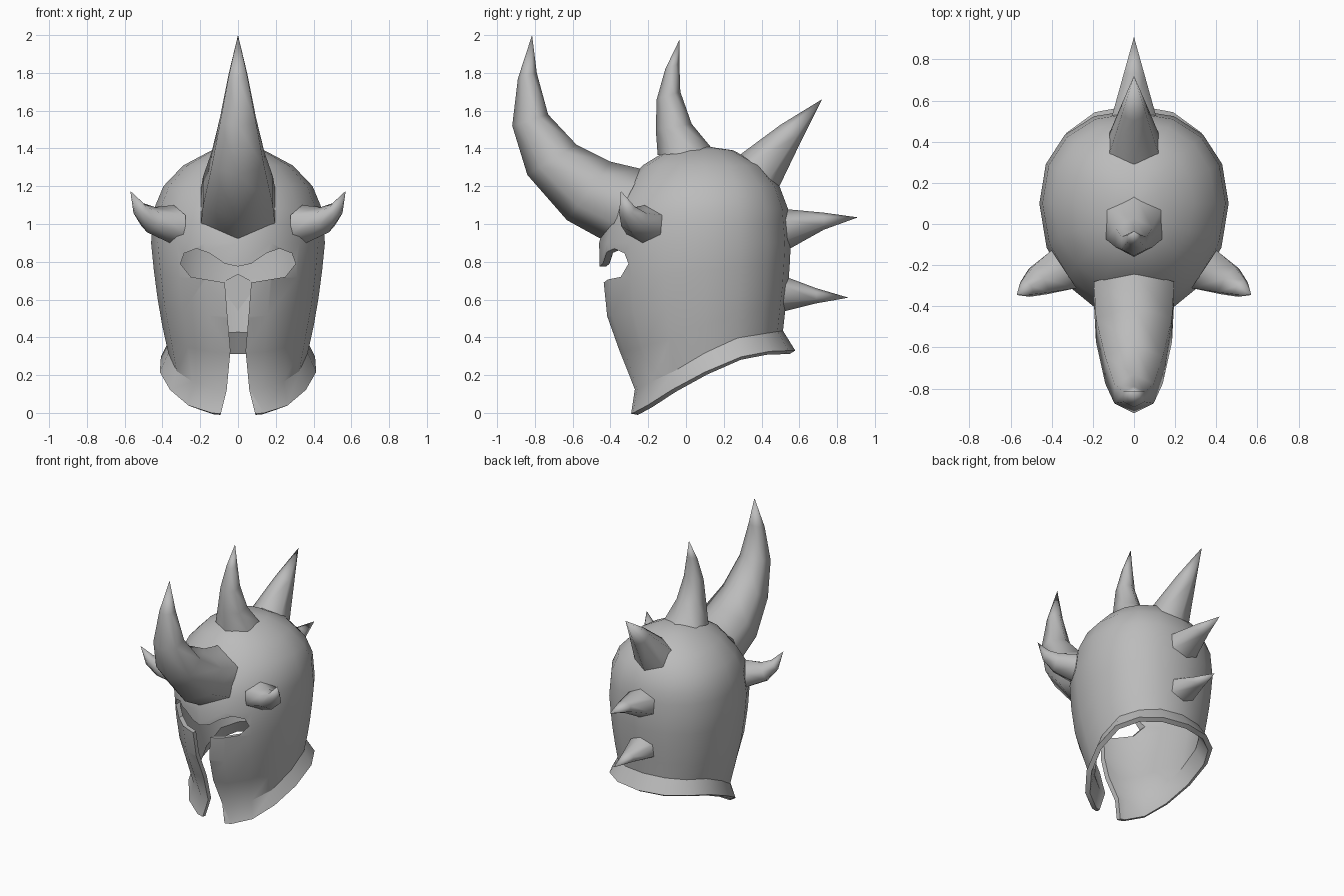
import bpy, bmesh, math
from mathutils import Vector

if "Cube" in bpy.data.objects:
    bpy.data.objects.remove(bpy.data.objects["Cube"], do_unlink=True)

steel = bpy.data.materials.new("steel_grey")
steel.use_nodes = True
steel.diffuse_color = (0.5, 0.5, 0.5, 1)
steel.node_tree.nodes["Principled BSDF"].inputs["Base Color"].default_value = (0.5, 0.5, 0.5, 1)


def finish(name, bm):
    """Turn a bmesh into a coloured object and make it active."""
    bmesh.ops.recalc_face_normals(bm, faces=bm.faces)
    me = bpy.data.meshes.new(name)
    bm.to_mesh(me)
    bm.free()
    me.materials.append(steel)
    ob = bpy.data.objects.new(name, me)
    bpy.context.collection.objects.link(ob)
    bpy.ops.object.select_all(action='DESELECT')
    ob.select_set(True)
    bpy.context.view_layer.objects.active = ob
    return ob


def smooth(degrees):
    bpy.ops.object.shade_smooth_by_angle(angle=math.radians(degrees))


def lerp_table(table, v):
    """Piecewise linear lookup; the first column is the key."""
    v = min(max(v, table[0][0]), table[-1][0])
    for a, b in zip(table, table[1:]):
        if v <= b[0]:
            t = (v - a[0]) / (b[0] - a[0])
            return [p + (q - p) * t for p, q in zip(a[1:], b[1:])]


# Helmet shell: height -> half width, front y, back y
SECTIONS = [(0.10, 0.33, -0.275, 0.50), (0.35, 0.375, -0.37, 0.505),
            (0.50, 0.41, -0.43, 0.52), (0.70, 0.44, -0.455, 0.545),
            (0.90, 0.46, -0.46, 0.555), (1.08, 0.445, -0.41, 0.54),
            (1.20, 0.395, -0.32, 0.495), (1.31, 0.29, -0.23, 0.40),
            (1.39, 0.14, -0.10, 0.25)]
# Neck flare: y -> height of its upper fold and of its lower rim
FOLD = [(-0.28, 0.12), (0.0, 0.25), (0.2, 0.385), (0.51, 0.435)]
RIM = [(-0.30, -0.01), (-0.22, 0.03), (0.0, 0.17), (0.26, 0.29), (0.42, 0.325), (0.55, 0.33)]
SEGMENTS, CENTRE_Y = 16, 0.1


def section_point(angle, z):
    w, front, back = lerp_table(SECTIONS, z)
    s, c = math.sin(angle), -math.cos(angle)
    if c > 0:  # the back is a little squarer than the front
        s, c = math.copysign(abs(s) ** 0.9, s), c ** 0.9
        return Vector((w * s, CENTRE_Y + (back - CENTRE_Y) * c, z))
    return Vector((w * s, CENTRE_Y + (CENTRE_Y - front) * c, z))


def shell_column(angle):
    z = 0.3
    for _ in range(12):
        z = lerp_table(FOLD, section_point(angle, z).y)[0]
    fold = section_point(angle, z)
    out = Vector((math.sin(angle), -math.cos(angle), 0))
    rim = fold + out * (0.045 - 0.02 * math.cos(angle))
    rim.z = lerp_table(RIM, rim.y)[0]
    heights = [z + (0.9 - z) * i / 4 for i in range(5)] + [1.0] + [s[0] for s in SECTIONS[5:]]
    return [rim] + [section_point(angle, h) for h in heights]


bm = bmesh.new()
columns = [[bm.verts.new(p) for p in shell_column(2 * math.pi * i / SEGMENTS)]
           for i in range(SEGMENTS)]
crown = bm.verts.new((0, CENTRE_Y - 0.02, 1.415))
for a, b in zip(columns, columns[1:] + columns[:1]):
    for i in range(len(a) - 1):
        bm.faces.new((a[i], b[i], b[i + 1], a[i + 1]))
    bm.faces.new((a[-1], b[-1], crown))
shell = finish("helmet_shell", bm)
solid = shell.modifiers.new("thickness", 'SOLIDIFY')
solid.thickness, solid.offset = 0.035, -1
bpy.ops.object.modifier_apply(modifier=solid.name)

# Eye opening and mouth slit, cut as one mirrored outline
HALF = [(0.07, 0.79), (0.15, 0.845), (0.22, 0.87), (0.285, 0.845), (0.305, 0.79), (0.25, 0.72),
        (0.07, 0.69), (0.055, 0.5), (0.04, 0.33), (0.06, 0.12), (0.105, -0.06)]
outline = [(0, 0.775)] + HALF + [(-x, z) for x, z in reversed(HALF)]
bm = bmesh.new()
face = bm.faces.new([bm.verts.new((x, -0.8, z)) for x, z in outline])
ext = bmesh.ops.extrude_face_region(bm, geom=[face])
bmesh.ops.translate(bm, vec=(0, 0.8, 0),
                    verts=[v for v in ext["geom"] if isinstance(v, bmesh.types.BMVert)])
cutter = finish("face_opening_cutter", bm)
cutter.hide_render = True
bpy.ops.object.select_all(action='DESELECT')
shell.select_set(True)
bpy.context.view_layer.objects.active = shell
cut = shell.modifiers.new("face_opening", 'BOOLEAN')
cut.operation, cut.solver, cut.object = 'DIFFERENCE', 'EXACT', cutter
bpy.ops.object.modifier_apply(modifier=cut.name)
bpy.data.objects.remove(cutter, do_unlink=True)
smooth(32)


def horn(name, rings, tip, side=(1, 0, 0), flip=1):
    """Six-sided horn; a ring is (top point, bottom point, half width)."""
    bm = bmesh.new()
    side = Vector(side).normalized()
    loops = []
    for top, bottom, width in rings:
        top, bottom = Vector(top), Vector(bottom)
        mid, up = (top + bottom) / 2, (top - bottom) / 2
        pts = []
        for k in range(6):
            a = k * math.pi / 3
            pts.append(mid + up * math.cos(a) + side * (width * math.sin(a) / math.sin(math.pi / 3)))
        loops.append([bm.verts.new((p.x * flip, p.y, p.z)) for p in pts])
    point = bm.verts.new((tip[0] * flip, tip[1], tip[2]))
    bm.faces.new(loops[0])
    for k in range(6):
        n = (k + 1) % 6
        for a, b in zip(loops, loops[1:]):
            bm.faces.new((a[k], a[n], b[n], b[k]))
        bm.faces.new((loops[-1][k], loops[-1][n], point))
    finish(name, bm)
    smooth(70)


def centre_horn(name, rings, tip):
    """Horn on the centre line; a ring is (top y, z, bottom y, z, half width)."""
    horn(name, [((0, a, b), (0, c, d), w) for a, b, c, d, w in rings], (0, *tip))


# Horns along the centre line, front to back
centre_horn("brow_horn", [(-0.23, 1.29, -0.43, 0.91, 0.195), (-0.40, 1.33, -0.63, 1.02, 0.185),
                          (-0.58, 1.42, -0.84, 1.26, 0.14), (-0.73, 1.58, -0.92, 1.52, 0.095),
                          (-0.79, 1.80, -0.89, 1.77, 0.05)], (-0.815, 2.0))
centre_horn("crown_horn", [(0.15, 1.385, -0.15, 1.365, 0.135), (0.03, 1.53, -0.16, 1.50, 0.09),
                           (-0.03, 1.70, -0.155, 1.66, 0.06), (-0.035, 1.85, -0.11, 1.82, 0.032)],
            (-0.035, 1.975))
centre_horn("upper_back_horn", [(0.29, 1.37, 0.49, 1.19, 0.12), (0.50, 1.525, 0.61, 1.44, 0.06)],
            (0.72, 1.66))
centre_horn("middle_back_horn", [(0.515, 1.08, 0.515, 0.85, 0.11), (0.73, 1.06, 0.73, 0.97, 0.05)],
            (0.91, 1.035))
centre_horn("lower_back_horn", [(0.49, 0.735, 0.49, 0.53, 0.10), (0.69, 0.66, 0.69, 0.58, 0.045)],
            (0.86, 0.61))

# Mirrored temple horns
for label, flip in (("left", 1), ("right", -1)):
    horn(label + "_temple_horn",
         [((0.34, -0.22, 1.10), (0.34, -0.22, 0.89), 0.11),
          ((0.44, -0.265, 1.09), (0.48, -0.285, 0.955), 0.075),
          ((0.50, -0.30, 1.11), (0.54, -0.325, 1.04), 0.042)],
         (0.57, -0.345, 1.175), side=(0.55, 0.83, 0), flip=flip)
